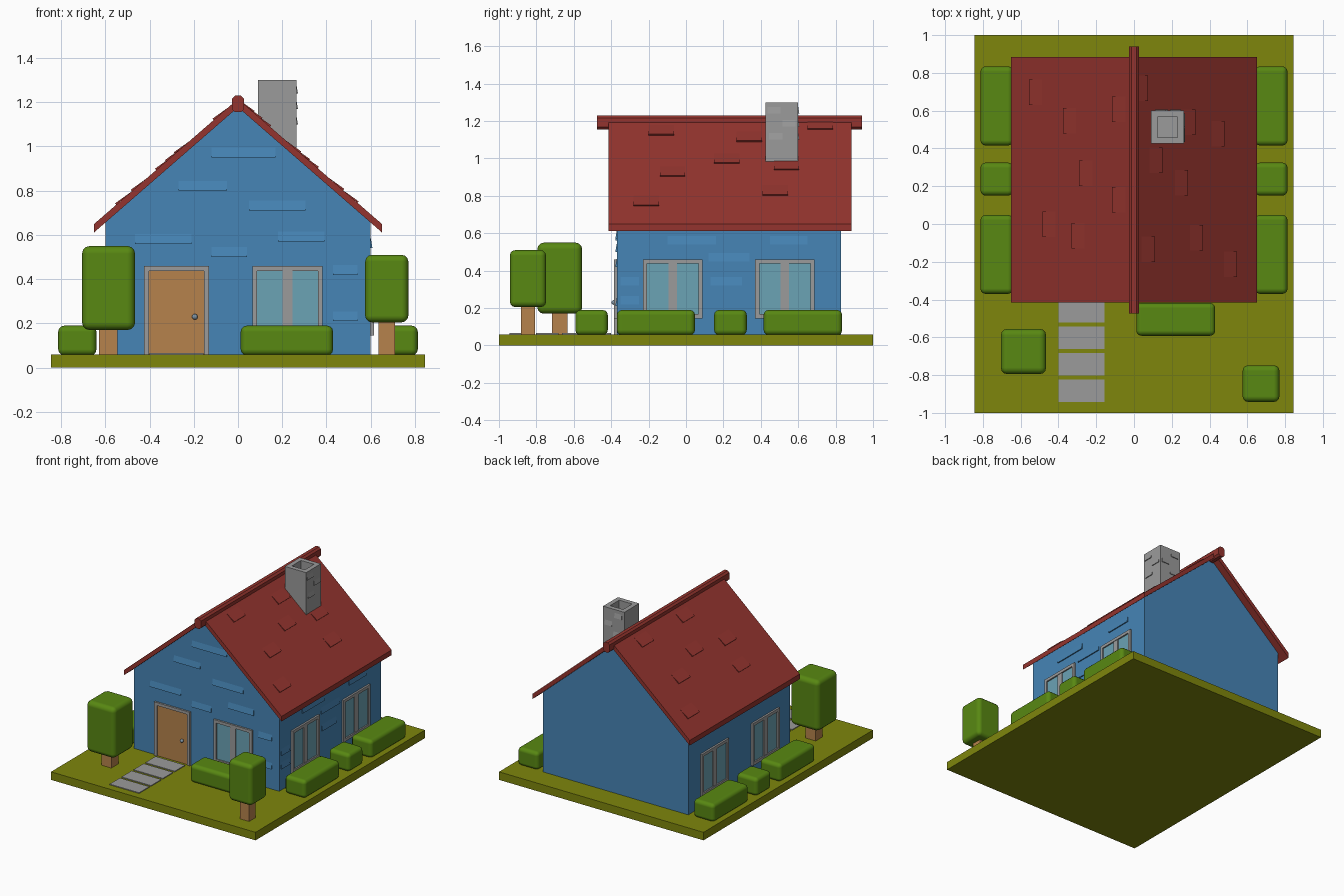
import bpy, bmesh
from mathutils import Vector

if "Cube" in bpy.data.objects:
    bpy.data.objects.remove(bpy.data.objects["Cube"])


def mat(name, r, g, b):
    lin = [((c / 255 + 0.055) / 1.055) ** 2.4 if c > 10 else c / 255 / 12.92 for c in (r, g, b)]
    m = bpy.data.materials.new(name)
    m.diffuse_color = (*lin, 1)
    m.use_nodes = True
    m.node_tree.nodes["Principled BSDF"].inputs["Base Color"].default_value = m.diffuse_color
    return m


GRASS = mat("grass", 126, 134, 12)
LEAF = mat("leaf green", 88, 136, 18)
BLUE = mat("wall blue", 70, 133, 182)
RED = mat("roof red", 148, 52, 46)
WOOD = mat("wood", 182, 130, 76)
GRAY = mat("stone gray", 155, 155, 155)
GLASS = mat("window glass", 107, 163, 181)
METAL = mat("knob metal", 130, 150, 165)


def finish(name, bm, material):
    bmesh.ops.recalc_face_normals(bm, faces=bm.faces[:])
    me = bpy.data.meshes.new(name)
    bm.to_mesh(me)
    bm.free()
    me.materials.append(material)
    ob = bpy.data.objects.new(name, me)
    bpy.context.collection.objects.link(ob)
    return ob


def add_box(bm, x0, x1, y0, y1, z0, z1):
    vs = bmesh.ops.create_cube(bm, size=1)["verts"]
    for v in vs:
        v.co = Vector((x1 if v.co.x > 0 else x0, y1 if v.co.y > 0 else y0, z1 if v.co.z > 0 else z0))


def boxes(name, items, material):
    bm = bmesh.new()
    for it in items:
        add_box(bm, *it)
    return finish(name, bm, material)


def extrude_profile(name, pts, y0, y1, material):
    bm = bmesh.new()
    f = bm.faces.new([bm.verts.new((x, y0, z)) for x, z in pts])
    ext = bmesh.ops.extrude_face_region(bm, geom=[f])["geom"]
    bmesh.ops.translate(bm, verts=[v for v in ext if isinstance(v, bmesh.types.BMVert)], vec=(0, y1 - y0, 0))
    return finish(name, bm, material)


def wedges(name, items, material, d=0.008):
    # slim tapered plates: (start corner, end corner, up direction, normal, height)
    bm = bmesh.new()
    for a, b, up, n, h in items:
        a, b, up, n = Vector(a), Vector(b), Vector(up).normalized(), Vector(n).normalized()
        s = [[bm.verts.new(p), bm.verts.new(p + n * d), bm.verts.new(p + up * h)] for p in (a, b)]
        bm.faces.new(s[0])
        bm.faces.new(s[1])
        for i in range(3):
            j = (i + 1) % 3
            bm.faces.new((s[0][i], s[0][j], s[1][j], s[1][i]))
    return finish(name, bm, material)


def bush(name, *dims, r=0.028):
    ob = boxes(name, [dims], LEAF)
    mod = ob.modifiers.new("round", "BEVEL")
    mod.width, mod.segments = r, 3
    for p in ob.data.polygons:
        p.use_smooth = True
    mod.harden_normals = True
    return ob


# base, walls, roof, ridge
boxes("lawn", [(-0.845, 0.845, -1, 1, 0, 0.06)], GRASS)
extrude_profile("house_walls", [(-0.6, 0.05), (0.6, 0.05), (0.6, 0.656), (0, 1.178), (-0.6, 0.656)],
                -0.37, 0.83, BLUE)
extrude_profile("roof", [(0, 1.215), (0.65, 0.65), (0.65, 0.612), (0, 1.177), (-0.65, 0.612), (-0.65, 0.65)],
                -0.415, 0.885, RED)
c = 0.013
extrude_profile("roof_ridge", [(-0.026 + c, 1.155), (0.026 - c, 1.155), (0.026, 1.155 + c), (0.026, 1.23 - c),
                               (0.026 - c, 1.23), (-0.026 + c, 1.23), (-0.026, 1.23 - c), (-0.026, 1.155 + c)],
                -0.475, 0.94, RED)

# raised roof shingles: lower edge x, start y
shingles = []
for x, y in [(0.07, 0.65), (0.32, 0.47), (0.475, 0.41), (0.145, 0.27), (0.28, 0.15), (0.36, -0.14),
             (0.105, -0.2), (0.54, -0.28), (-0.55, 0.63), (-0.37, 0.48), (-0.11, 0.54), (-0.285, 0.2),
             (-0.11, 0.06), (-0.48, -0.07), (-0.325, -0.13)]:
    s = 1 if x > 0 else -1
    z = 1.215 - abs(x) * 0.869
    shingles.append(((x, y, z), (x, y + 0.135, z), (-s, 0, 0.869), (0.869 * s, 0, 1), 0.085))
wedges("roof_shingles", shingles, RED)

# raised siding boards on the front and right walls
boards = [((a, -0.37, z), (b, -0.37, z), (0, 0, 1), (0, -1, 0), 0.045) for a, b, z in
          [(-0.12, 0.17, 0.95), (-0.27, -0.05, 0.8), (-0.465, -0.21, 0.56), (0.05, 0.305, 0.71),
           (0.18, 0.39, 0.57), (-0.12, 0.04, 0.5), (0.43, 0.54, 0.42), (0.43, 0.54, 0.21)]]
boards += [((0.6, a, z), (0.6, b, z), (0, 0, 1), (1, 0, 0), 0.045) for a, b, z in
           [(0.12, 0.34, 0.45), (0.13, 0.3, 0.32), (-0.35, -0.25, 0.32), (-0.35, -0.25, 0.22),
            (-0.1, 0.16, 0.54), (0.45, 0.65, 0.54)]]
wedges("siding_boards", boards, BLUE)

# chimney with a sunken flue
bm = bmesh.new()
add_box(bm, 0.09, 0.265, 0.425, 0.6, 0.96, 1.3)
bm.normal_update()
top = [f for f in bm.faces if f.normal.z > 0.9]
bmesh.ops.inset_region(bm, faces=top, thickness=0.048)
ext = bmesh.ops.extrude_face_region(bm, geom=top)["geom"]
bmesh.ops.translate(bm, verts=[v for v in ext if isinstance(v, bmesh.types.BMVert)], vec=(0, 0, -0.08))
bmesh.ops.delete(bm, geom=top, context="FACES_ONLY")
finish("chimney", bm, GRAY)
bricks = []
for z, k in [(1.24, 0.01), (1.17, 0.09), (1.1, 0.02)]:
    bricks.append(((0.265, 0.425 + k, z), (0.265, 0.495 + k, z), (0, 0, 1), (1, 0, 0), 0.035))
    bricks.append(((0.1 + k, 0.6, z), (0.16 + k, 0.6, z), (0, 0, 1), (0, 1, 0), 0.035))
wedges("chimney_bricks", bricks, GRAY, 0.006)


def on_wall(side, a0, a1, z0, z1, d):
    # box standing d proud of a wall
    if side == "front":
        return (a0, a1, -0.37 - d, -0.365, z0, z1)
    if side == "right":
        return (0.595, 0.6 + d, a0, a1, z0, z1)
    return (-0.6 - d, -0.595, a0, a1, z0, z1)


# door, frame and knob
boxes("door_frame", [on_wall("front", *b, 0.014) for b in
                     [(-0.425, -0.402, 0.06, 0.46), (-0.153, -0.13, 0.06, 0.46), (-0.402, -0.153, 0.438, 0.46)]], GRAY)
boxes("door", [on_wall("front", -0.402, -0.153, 0.06, 0.438, 0.006)], WOOD)
bm = bmesh.new()
bmesh.ops.create_uvsphere(bm, u_segments=12, v_segments=8, radius=0.013)
bmesh.ops.translate(bm, verts=bm.verts[:], vec=(-0.195, -0.385, 0.23))
knob = finish("door_knob", bm, METAL)
for p in knob.data.polygons:
    p.use_smooth = True

# windows: outer frame, two casements and glass
for i, (side, a) in enumerate([("front", 0.065), ("right", -0.23), ("right", 0.37), ("left", -0.23), ("left", 0.37)]):
    b, z0, z1, t = a + 0.318, 0.145, 0.46, 0.022
    m = (a + b) / 2
    rails = [(a, a + t, z0, z1), (b - t, b, z0, z1), (a + t, b - t, z1 - t, z1), (a + t, b - t, z0, z0 + t)]
    frame = [on_wall(side, *r, 0.014) for r in rails]
    frame.append(on_wall(side, m - 0.023, m + 0.023, z0 + t, z1 - t, 0.01))
    boxes(f"window_frame_{i}", frame, GRAY)
    boxes(f"window_glass_{i}", [on_wall(side, a + t, b - t, z0 + t, z1 - t, 0.004)], GLASS)

# hedges along both sides and under the front window
for s, label in ((1, "right"), (-1, "left")):
    x0, x1 = sorted((0.64 * s, 0.813 * s))
    for j, (y0, y1) in enumerate([(-0.37, 0.048), (0.15, 0.325), (0.415, 0.835)]):
        bush(f"hedge_{label}_{j}", x0, x1, y0, y1, 0.055, 0.19)
bush("hedge_front", 0.012, 0.43, -0.592, -0.418, 0.055, 0.19)

# trees
bush("tree_crown_left", -0.705, -0.465, -0.795, -0.555, 0.17, 0.55, r=0.035)
bush("tree_crown_right", 0.575, 0.77, -0.942, -0.748, 0.205, 0.51, r=0.03)
boxes("tree_trunk_left", [(-0.628, -0.545, -0.717, -0.634, 0.05, 0.22)], WOOD)
boxes("tree_trunk_right", [(0.635, 0.71, -0.883, -0.808, 0.05, 0.25)], WOOD)

# stepping stones
boxes("path_stones", [(-0.4, -0.157, y, y + 0.12, 0.055, 0.066) for y in (-0.943, -0.803, -0.662, -0.522)], GRAY)
